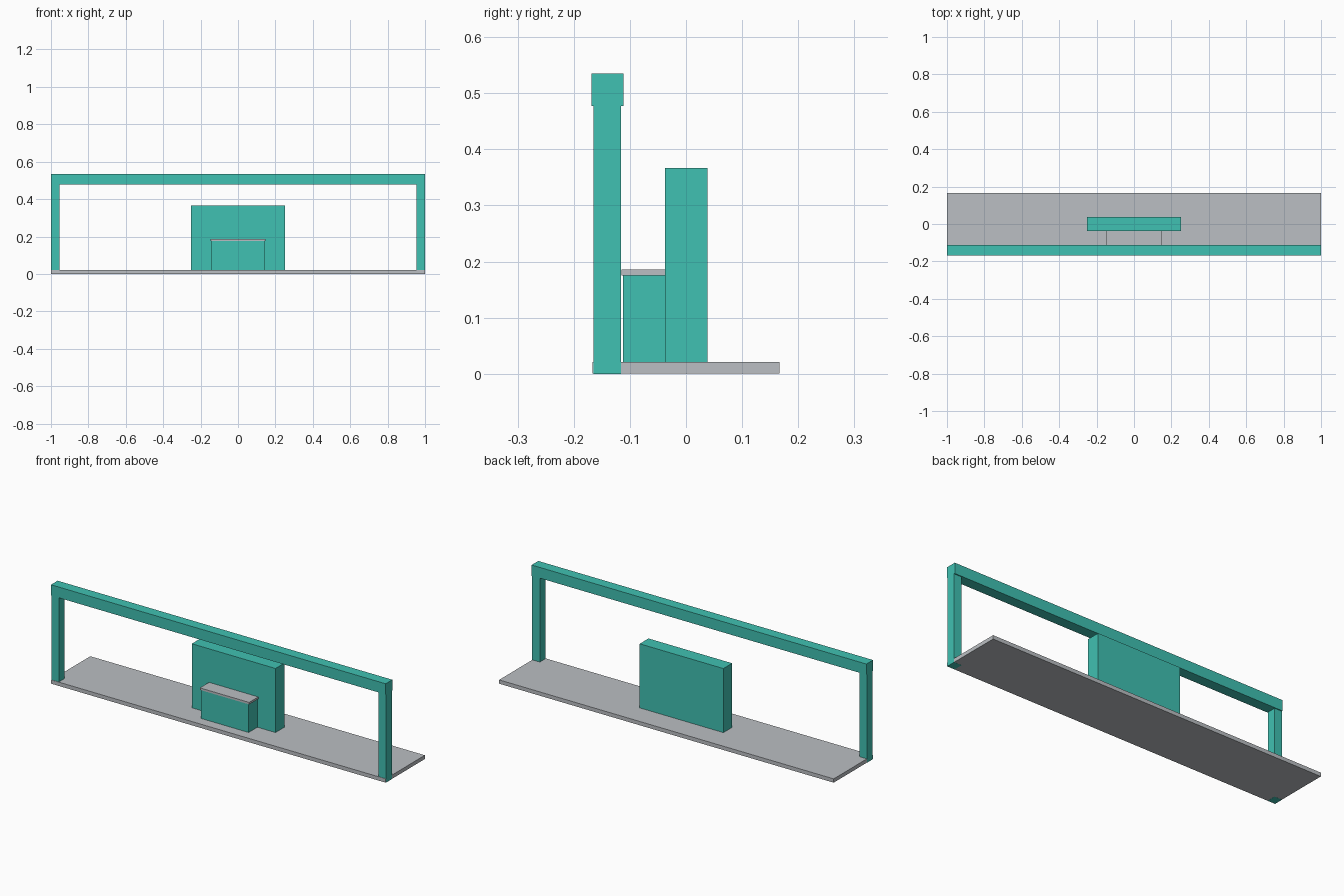
import bpy

if "Cube" in bpy.data.objects:
    bpy.data.objects.remove(bpy.data.objects["Cube"])


def material(name, rgb):
    m = bpy.data.materials.new(name)
    m.diffuse_color = (*rgb, 1.0)
    m.use_nodes = True
    m.node_tree.nodes["Principled BSDF"].inputs["Base Color"].default_value = m.diffuse_color
    return m


TEAL = material("teal", (0.051, 0.533, 0.445))
GREY = material("light grey", (0.497, 0.521, 0.546))


def box(name, mat, x, y, z):
    """Box from (min, max) ranges on each axis."""
    bpy.ops.mesh.primitive_cube_add(size=1)
    ob = bpy.context.object
    ob.name = name
    ob.location = [(a + b) / 2 for a, b in (x, y, z)]
    ob.scale = [b - a for a, b in (x, y, z)]
    bpy.ops.object.transform_apply(location=True, rotation=False, scale=True)
    ob.data.materials.append(mat)
    return ob


# Floor slab, a hair inside the posts' outer faces
box("floor_slab", GREY, (-0.9995, 0.9995), (-0.167, 0.167), (0.0004, 0.021))

# Front frame: two posts carrying a beam
for side, name in ((-1, "left_post"), (1, "right_post")):
    box(name, TEAL, sorted((side * 0.955, side)), (-0.165, -0.116), (0, 0.477))
box("top_beam", TEAL, (-1, 1), (-0.168, -0.111), (0.477, 0.535))

# Back panel
box("back_panel", TEAL, (-0.25, 0.25), (-0.037, 0.038), (0.002, 0.367))

# Counter with its top
box("counter", TEAL, (-0.142, 0.142), (-0.112, -0.037), (0.002, 0.175))
box("counter_top", GREY, (-0.147, 0.147), (-0.115, -0.037), (0.175, 0.186))
